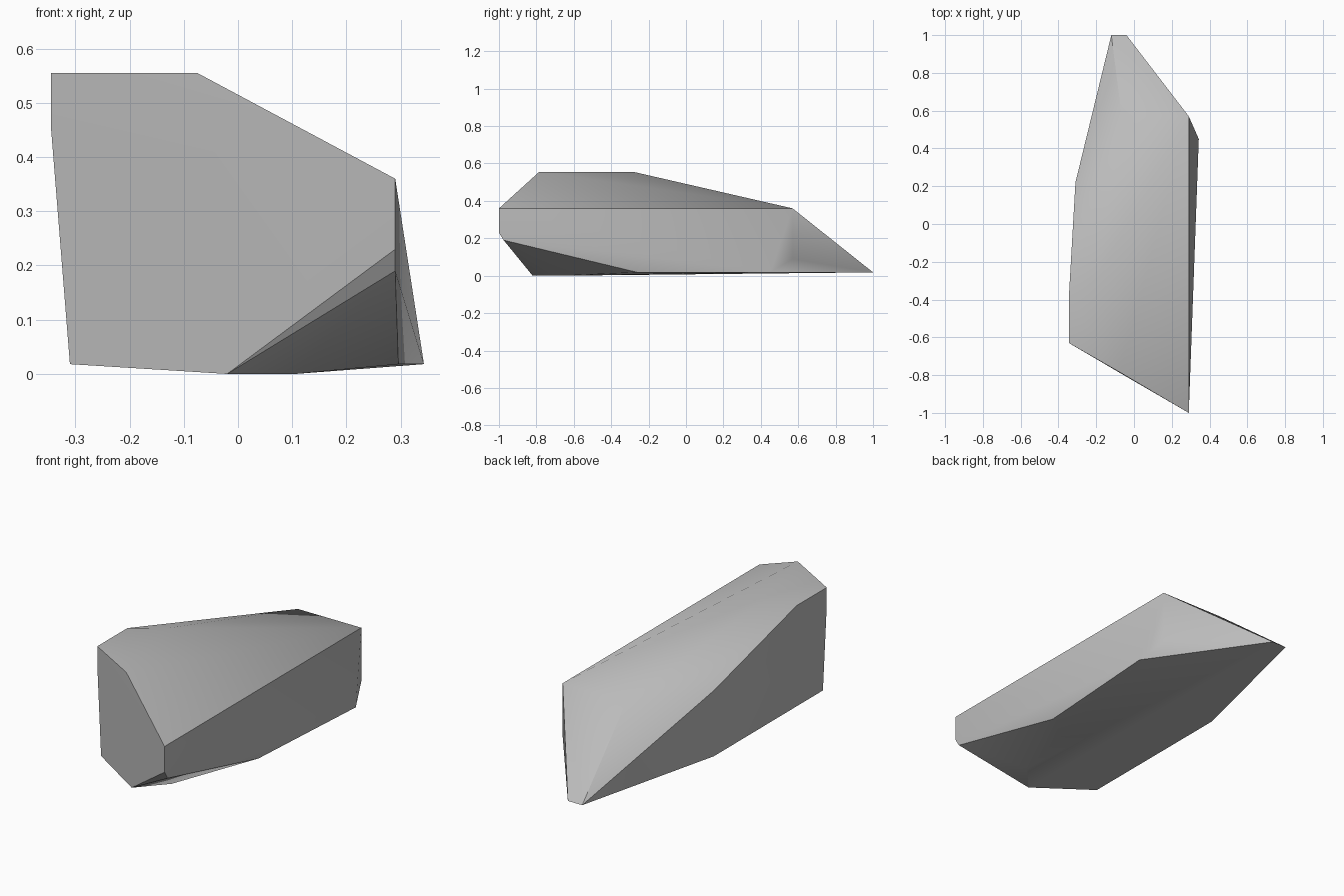
import bpy
import bmesh
from math import radians

cube = bpy.data.objects.get("Cube")
if cube:
    bpy.data.objects.remove(cube, do_unlink=True)

# Plain grey stone
stone = bpy.data.materials.new("grey stone")
stone.use_nodes = True
grey = (0.5, 0.5, 0.5, 1)
stone.diffuse_color = grey
stone.node_tree.nodes["Principled BSDF"].inputs["Base Color"].default_value = grey

# Corners of the chipped boulder, grouped by area
FLAT_TOP = [(-.345, -.63, .555), (-.075, -.785, .555), (-.19, -.28, .555), (-.345, -.39, .555)]
SHOULDER = [(.29, -1, .36), (.29, .57, .36), (-.065, .57, .36), (-.31, .22, .35)]
LOWER_SIDE = [(.29, -1, .23), (.29, -.975, .19), (.29, .57, .09), (-.345, -.63, .455)]
FOOT = [(-.31, -.65, .018), (-.31, .22, .018), (-.12, 1, .018), (-.04, 1, .018),
        (.343, .45, .018), (.296, -.26, .018)]
UNDERSIDE = [(-.02, -.82, 0), (.106, -.68, 0)]

# Wrap a faceted skin around the corners
bm = bmesh.new()
for area in (FLAT_TOP, SHOULDER, LOWER_SIDE, FOOT, UNDERSIDE):
    for corner in area:
        bm.verts.new(corner)
hull = bmesh.ops.convex_hull(bm, input=bm.verts)
inner = {v for v in hull["geom_interior"] + hull["geom_unused"]
         if isinstance(v, bmesh.types.BMVert)}
bmesh.ops.delete(bm, geom=list(inner), context='VERTS')
bmesh.ops.dissolve_limit(bm, angle_limit=radians(1), verts=bm.verts, edges=bm.edges)
bmesh.ops.recalc_face_normals(bm, faces=bm.faces)

mesh = bpy.data.meshes.new("boulder")
bm.to_mesh(mesh)
bm.free()
mesh.materials.append(stone)
boulder = bpy.data.objects.new("boulder", mesh)
bpy.context.collection.objects.link(boulder)

# Soft shading over gentle bends, crisp at the hard ridges
bpy.ops.object.select_all(action='DESELECT')
boulder.select_set(True)
bpy.context.view_layer.objects.active = boulder
bpy.ops.object.shade_smooth_by_angle(angle=radians(30))
